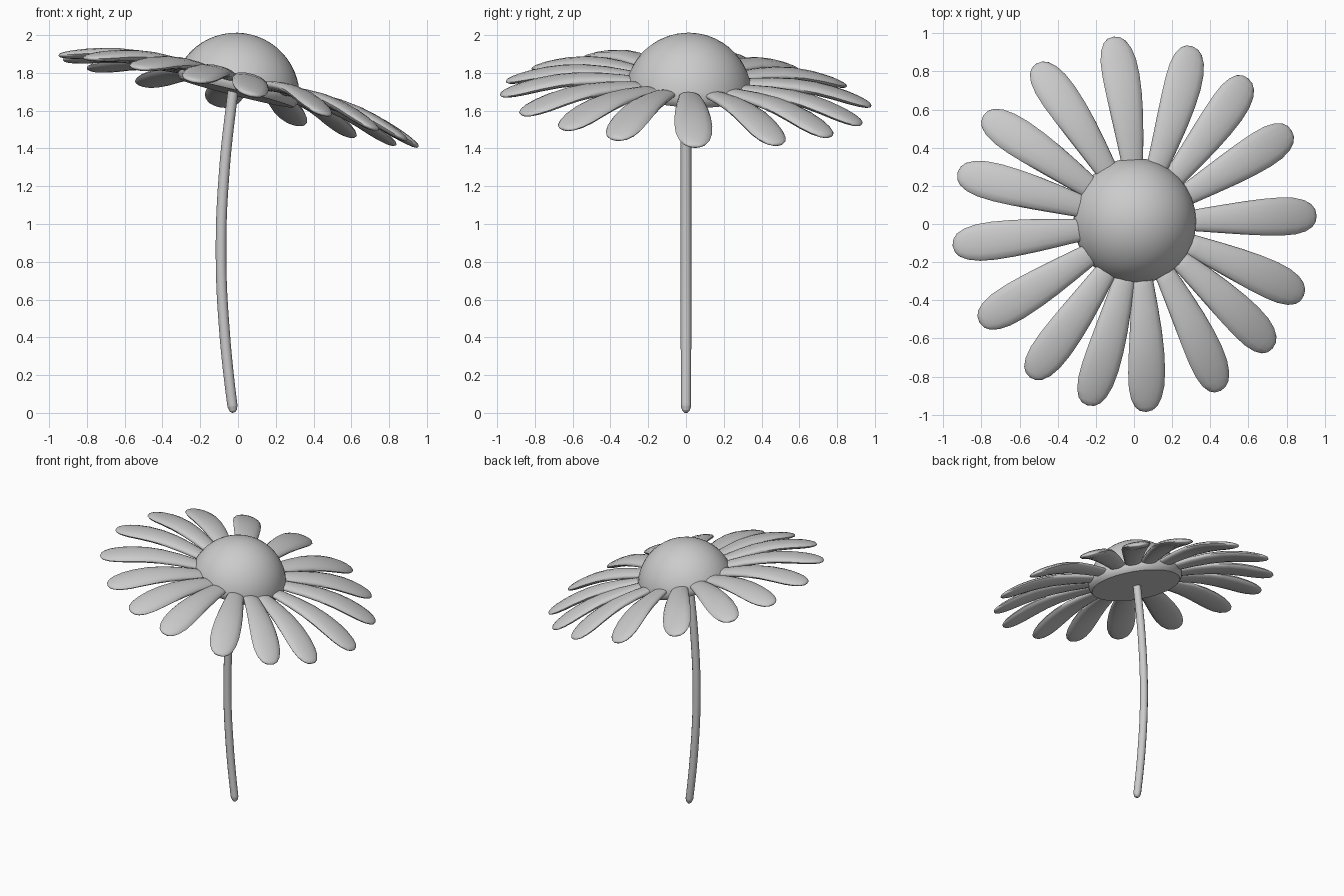
import bpy, bmesh, math
from mathutils import Matrix, Vector

if "Cube" in bpy.data.objects:
    bpy.data.objects.remove(bpy.data.objects["Cube"])

# Tilted frame of the flower head
tilt = Vector((0, 0, 1)).rotation_difference(Vector((0.25, 0.05, 1)).normalized())
HEAD = Matrix.Translation((0, 0, 1.65)) @ tilt.to_matrix().to_4x4()


def loft(name, rings, tip_start=None, tip_end=None):
    """Skin a list of equal rings, closing the ends to tips or flat caps."""
    bm = bmesh.new()
    loops = [[bm.verts.new(p) for p in ring] for ring in rings]
    n = len(loops[0])
    for a, b in zip(loops, loops[1:]):
        for i in range(n):
            bm.faces.new((a[i], a[(i + 1) % n], b[(i + 1) % n], b[i]))
    for loop, tip in ((loops[0], tip_start), (loops[-1], tip_end)):
        if tip is None:
            bm.faces.new(loop)
        else:
            v = bm.verts.new(tip)
            for i in range(n):
                bm.faces.new((loop[i], loop[(i + 1) % n], v))
    bmesh.ops.recalc_face_normals(bm, faces=bm.faces)
    mesh = bpy.data.meshes.new(name)
    bm.to_mesh(mesh)
    bm.free()
    return mesh


def add(name, data, matrix=Matrix(), sharp=40):
    ob = bpy.data.objects.new(name, data)
    bpy.context.collection.objects.link(ob)
    ob.matrix_world = matrix
    if ob.type == 'MESH':
        bpy.ops.object.select_all(action='DESELECT')
        ob.select_set(True)
        bpy.context.view_layer.objects.active = ob
        bpy.ops.object.shade_smooth_by_angle(angle=math.radians(sharp))
    return ob


# Domed centre: spherical cap with a flat underside
R, cap_z, sink = 0.337, 0.09, 0.067
profile = [(0.31, 0.04), (0.325, 0.06)]
start = math.asin(sink / R)
for k in range(12):
    a = start + (math.pi / 2 - start) * k / 12
    profile.append((R * math.cos(a), cap_z - sink + R * math.sin(a)))
rings = [[(r * math.cos(t * math.tau / 32), r * math.sin(t * math.tau / 32), z)
          for t in range(32)] for r, z in profile]
dome = loft("flower_centre", rings, tip_end=(0, 0, cap_z - sink + R))
add("flower_centre", dome, HEAD @ Matrix.Translation((-0.017, 0.012, 0)))

# Petal: flattened tube that widens outward and droops (radius, height, half width, half thickness)
sections = [(0.20, 0.095, 0.045, 0.020), (0.33, 0.105, 0.060, 0.025),
            (0.45, 0.107, 0.074, 0.028), (0.57, 0.102, 0.087, 0.029),
            (0.68, 0.087, 0.096, 0.029), (0.78, 0.064, 0.100, 0.028),
            (0.86, 0.040, 0.096, 0.026), (0.92, 0.021, 0.082, 0.022),
            (0.96, 0.008, 0.060, 0.016), (0.98, 0.002, 0.035, 0.010)]
rings = [[(r + 0.25 * d * math.sin(t * math.tau / 14), w * math.cos(t * math.tau / 14),
           h + d * math.sin(t * math.tau / 14)) for t in range(14)]
         for r, h, w, d in sections]
petal = loft("petal", rings, tip_end=(0.988, 0, -0.001))

# Sixteen slightly uneven petals
angles = [3, 30, 51, 71, 96, 122, 145, 164.5, 187, 212, 235, 255, 273.5, 298, 319, 338]
for i, a in enumerate(angles):
    add(f"petal_{i + 1}", petal, HEAD @ Matrix.Rotation(math.radians(a), 4, 'Z'), 70)

# Bowed stem with a rounded foot (x, z, radius)
path = [(-0.022, 0.002, 0.3), (-0.025, 0.012, 0.7), (-0.029, 0.035, 0.95),
        (-0.069, 0.40, 1), (-0.090, 0.85, 1), (-0.071, 1.30, 1), (-0.025, 1.72, 1)]
curve = bpy.data.curves.new("stem", 'CURVE')
curve.dimensions = '3D'
curve.bevel_depth = 0.028
curve.bevel_resolution = 4
curve.use_fill_caps = True
spline = curve.splines.new('BEZIER')
spline.bezier_points.add(len(path) - 1)
for p, (x, z, r) in zip(spline.bezier_points, path):
    p.co = (x, 0, z)
    p.radius = r
    p.handle_left_type = p.handle_right_type = 'AUTO'
add("stem", curve)
